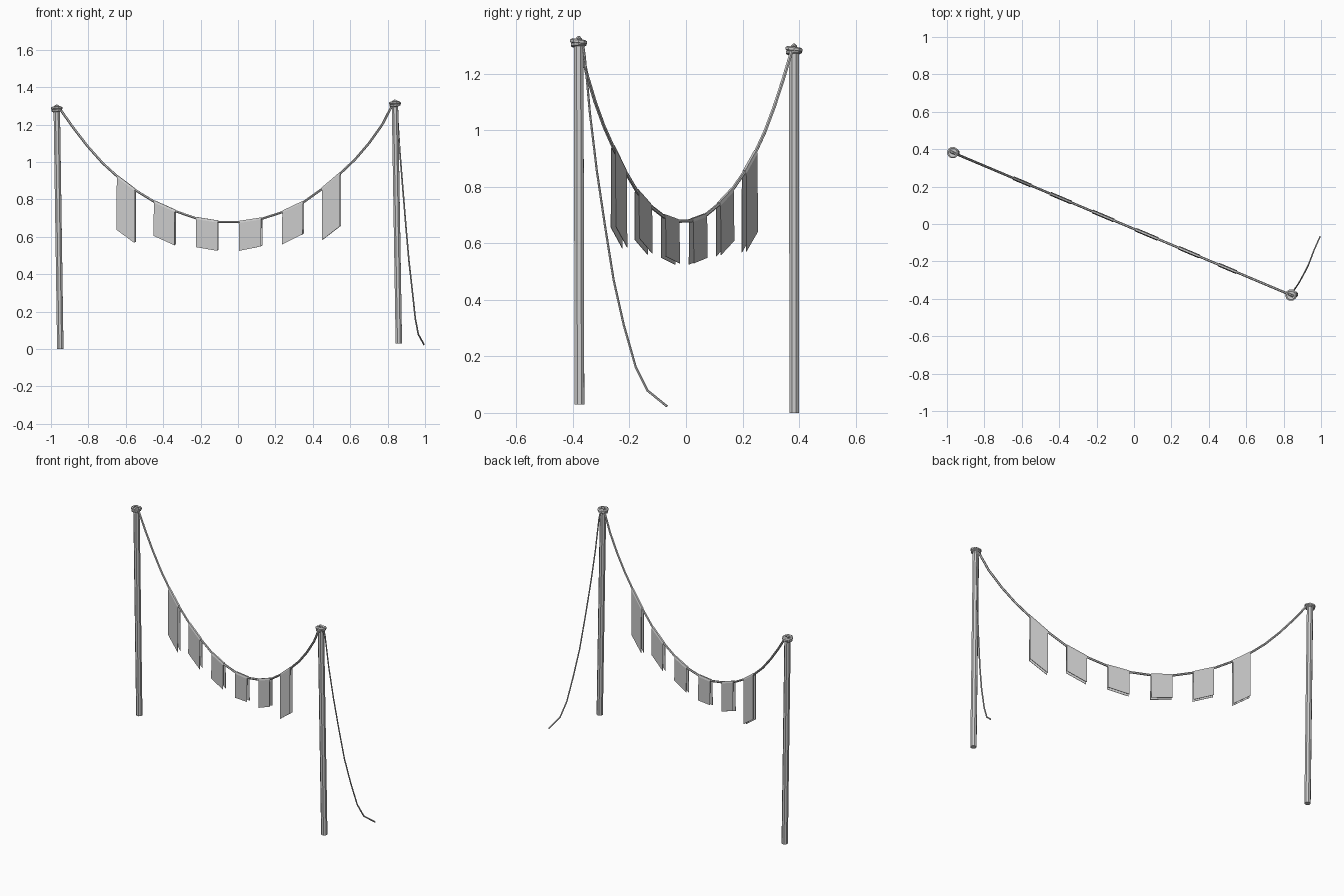
import bpy, bmesh, math
from mathutils import Vector

if "Cube" in bpy.data.objects:
    bpy.data.objects.remove(bpy.data.objects["Cube"])


def mesh_object(name, bm):
    bmesh.ops.recalc_face_normals(bm, faces=bm.faces[:])
    me = bpy.data.meshes.new(name)
    bm.to_mesh(me)
    bm.free()
    ob = bpy.data.objects.new(name, me)
    bpy.context.collection.objects.link(ob)
    return ob


def tube(name, pts, radius, sides=6, closed=False):
    """Sweep a polygon section along a path."""
    pts = [Vector(p) for p in pts]
    n = len(pts)
    bm = bmesh.new()
    rings = []
    for i, p in enumerate(pts):
        if closed:
            t = pts[(i + 1) % n] - pts[i - 1]
        else:
            t = pts[min(i + 1, n - 1)] - pts[max(i - 1, 0)]
        t.normalize()
        ref = Vector((0, 0, 1)) if closed else Vector((0.39, 0.92, 0))
        a = (ref - t * ref.dot(t)).normalized()
        b = t.cross(a)
        rings.append([bm.verts.new(p + radius * (a * math.cos(u) + b * math.sin(u)))
                      for u in (2 * math.pi * k / sides for k in range(sides))])
    for i in range(n if closed else n - 1):
        r, s = rings[i], rings[(i + 1) % n]
        for k in range(sides):
            j = (k + 1) % sides
            bm.faces.new((r[k], r[j], s[j], s[k]))
    if not closed:
        bm.faces.new(rings[0])
        bm.faces.new(rings[-1])
    return mesh_object(name, bm)


def wrap(name, center, radius, thick, tilt, heading):
    """Tilted loop of rope around a pole."""
    c = Vector(center)
    pts = []
    for k in range(10):
        u = 2 * math.pi * k / 10
        pts.append(c + Vector((radius * math.cos(u), radius * math.sin(u),
                               radius * tilt * math.cos(u - heading))))
    tube(name, pts, thick, 6, closed=True)


# Poles with rope wrapped round the tops
poles = {"left": ((-0.95, 0.383, 0), (-0.969, 0.382, 1.29)),
         "right": ((0.86, -0.377, 0.03), (0.839, -0.38, 1.317))}
for side, (foot, top) in poles.items():
    tube(side + "_pole", [foot, top], 0.0185, 8)
    x, y, z = top
    wrap(side + "_wrap_lower", (x, y, z - 0.013), 0.022, 0.008, 0.15, 0.5)
    wrap(side + "_wrap_upper", (x, y, z - 0.003), 0.024, 0.0085, -0.15, 1.8)
    tube(side + "_knot", [(x - 0.012, y + 0.006, z + 0.004), (x, y, z + 0.011),
                          (x + 0.013, y - 0.006, z + 0.003)], 0.007, 6)

# Sagging main rope, given as x and height
sag = [(-0.955, 1.288), (-0.88, 1.182), (-0.805, 1.085), (-0.725, 0.995), (-0.645, 0.922),
       (-0.55, 0.85), (-0.447, 0.787), (-0.335, 0.737), (-0.222, 0.698), (-0.107, 0.68),
       (0.01, 0.678), (0.127, 0.696), (0.24, 0.733), (0.35, 0.785), (0.452, 0.858),
       (0.548, 0.94), (0.625, 1.013), (0.70, 1.10), (0.77, 1.198), (0.828, 1.31)]
SLOPE = -0.762 / 1.808


def on_line(x, z):
    return Vector((x, -0.38 + (x - 0.839) * SLOPE, z))


tube("main_rope", [on_line(x, z) for x, z in sag], 0.0065, 6)

# Loose rope end hanging from the right pole
tail = [(0.845, -0.365, 1.31), (0.852, -0.358, 1.26), (0.865, -0.34, 1.06), (0.881, -0.316, 0.86),
        (0.897, -0.287, 0.664), (0.914, -0.256, 0.47), (0.932, -0.22, 0.31),
        (0.948, -0.178, 0.163), (0.964, -0.136, 0.079), (0.995, -0.067, 0.023)]
tube("loose_rope", tail, 0.0042, 6)

# Cloth flags folded over the rope: index of rope segment, bottom heights
side_dir = Vector((-SLOPE, 1, 0)).normalized()
flags = [(4, 0.637, 0.567), (6, 0.605, 0.554), (8, 0.545, 0.525),
         (10, 0.525, 0.549), (12, 0.560, 0.614), (14, 0.582, 0.656)]
for n, (i, z0, z1) in enumerate(flags):
    bm = bmesh.new()
    cols = []
    for (x, z), zb in ((sag[i], z0), (sag[i + 1], z1)):
        prof = [(-0.009, zb), (-0.0075, z - 0.004), (-0.004, z + 0.007),
                (0.004, z + 0.007), (0.0075, z - 0.004), (0.009, zb + 0.004)]
        cols.append([bm.verts.new(on_line(x, h) + side_dir * d) for d, h in prof])
    for k in range(5):
        bm.faces.new((cols[0][k], cols[0][k + 1], cols[1][k + 1], cols[1][k]))
    ob = mesh_object("flag_%d" % (n + 1), bm)
    mod = ob.modifiers.new("cloth_thickness", "SOLIDIFY")
    mod.thickness = 0.002
    mod.offset = 0
